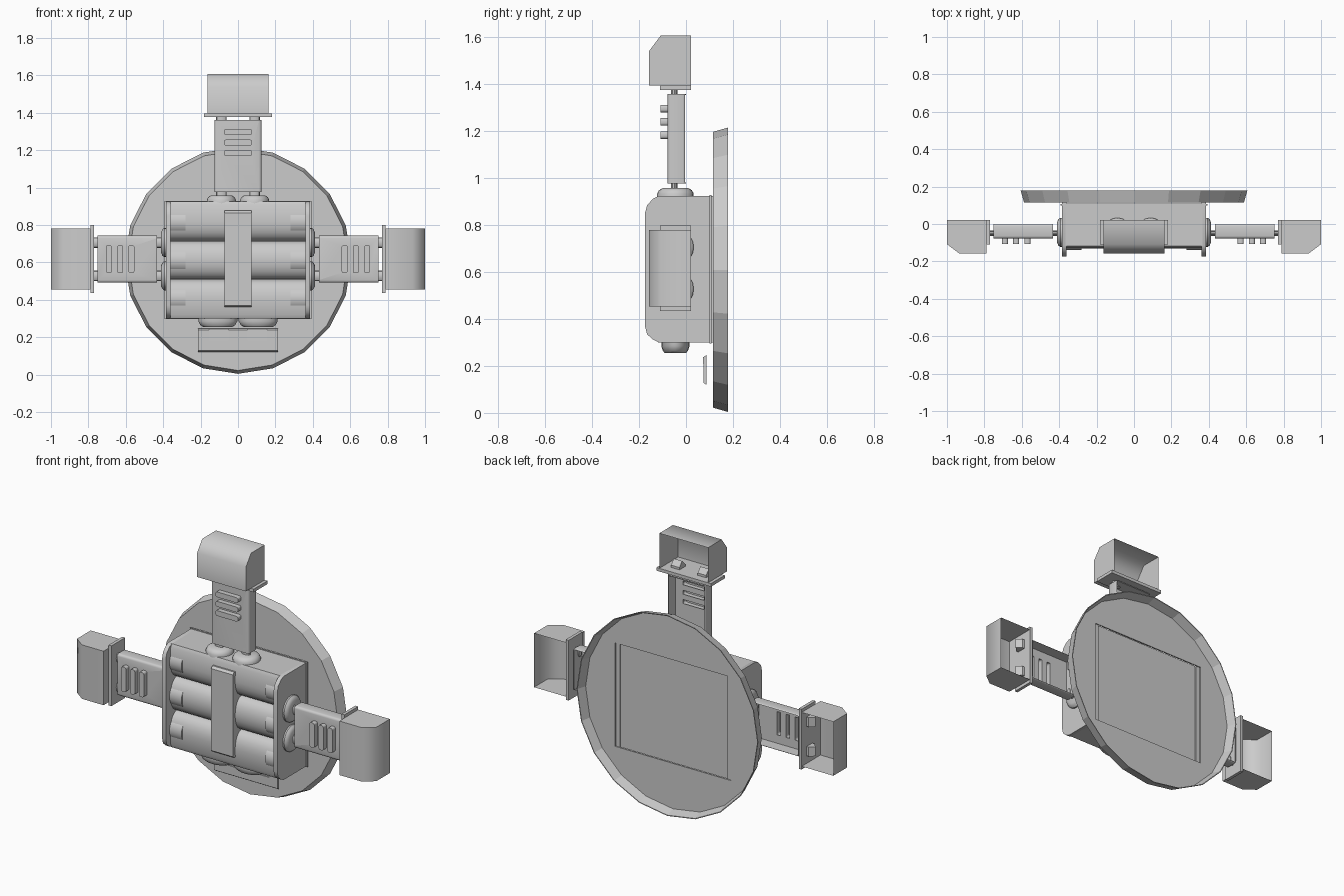
import bpy, bmesh, math
from mathutils import Matrix, Vector

if "Cube" in bpy.data.objects:
    bpy.data.objects.remove(bpy.data.objects["Cube"])

I = Matrix.Identity(4)
T = Matrix.Translation


def shade(ob, deg=35):
    bpy.ops.object.select_all(action='DESELECT')
    ob.select_set(True)
    bpy.context.view_layer.objects.active = ob
    bpy.ops.object.shade_smooth_by_angle(angle=math.radians(deg))


def finish(name, bm, mat=I, deg=35):
    bmesh.ops.transform(bm, matrix=mat, verts=bm.verts)
    bmesh.ops.recalc_face_normals(bm, faces=bm.faces)
    me = bpy.data.meshes.new(name)
    bm.to_mesh(me)
    bm.free()
    ob = bpy.data.objects.new(name, me)
    bpy.context.collection.objects.link(ob)
    if deg:
        shade(ob, deg)
    return ob


def prism(name, pts, x0, x1, mat=I, open_back=False, deg=35):
    """Extrude a (y, z) outline along x; optionally leave the last-first edge open."""
    bm = bmesh.new()
    a = [bm.verts.new((x0, y, z)) for y, z in pts]
    b = [bm.verts.new((x1, y, z)) for y, z in pts]
    bm.faces.new(a)
    bm.faces.new(b[::-1])
    n = len(pts)
    for i in range(n - 1 if open_back else n):
        j = (i + 1) % n
        bm.faces.new((a[i], b[i], b[j], a[j]))
    return finish(name, bm, mat, deg)


def box(name, lo, hi, mat=I, bevel=0, axis=None, open_back=False):
    """Box from corner to corner, bevelling edges along one axis if asked."""
    bm = bmesh.new()
    lo, hi = Vector(lo), Vector(hi)
    bmesh.ops.create_cube(bm, size=1, matrix=T((lo + hi) / 2)
                          @ Matrix.Diagonal((*(hi - lo), 1)))
    if bevel:
        es = [e for e in bm.edges if axis is None or
              abs((e.verts[0].co - e.verts[1].co).normalized()[axis]) > .9]
        bmesh.ops.bevel(bm, geom=es, offset=bevel, segments=3, profile=.5, affect='EDGES')
    if open_back:
        bm.normal_update()
        bmesh.ops.delete(bm, geom=[f for f in bm.faces if f.normal.y > .9],
                         context='FACES_ONLY')
    return finish(name, bm, mat)


def lathe(name, prof, mat=I, segs=20, sx=1, sy=1):
    """Closed turned solid around local z from (radius, height) pairs."""
    bm = bmesh.new()
    rings = [[bm.verts.new((sx * r * math.cos(2 * math.pi * i / segs),
                            sy * r * math.sin(2 * math.pi * i / segs), h))
              for i in range(segs)] for r, h in prof]
    bm.faces.new(rings[0][::-1])
    bm.faces.new(rings[-1])
    for p, q in zip(rings, rings[1:]):
        for i in range(segs):
            j = (i + 1) % segs
            bm.faces.new((p[i], p[j], q[j], q[i]))
    return finish(name, bm, mat)


def cut(ob, *cutters):
    """Subtract the cutters for good, then shade the result again."""
    for c in cutters:
        m = ob.modifiers.new('cut', 'BOOLEAN')
        m.operation, m.object, m.solver = 'DIFFERENCE', c, 'EXACT'
        bpy.context.view_layer.objects.active = ob
        bpy.ops.object.modifier_apply(modifier=m.name)
        bpy.data.objects.remove(c)
    shade(ob)


# 20-sided dish, open to the back, its floor holding a shallow rectangular recess
face_back = Matrix.Rotation(-math.pi / 2, 4, 'X')
bm = bmesh.new()
bmesh.ops.create_cone(bm, cap_ends=True, segments=20, radius1=.588, radius2=.606, depth=.063)
dish = finish('back_dish', bm, T((0, .1475, .61)) @ face_back, 0)
bm = bmesh.new()
bmesh.ops.create_cone(bm, cap_ends=True, segments=20, radius1=.584, radius2=.606, depth=.07)
cut(dish, finish('dish_cutter', bm, T((0, .159, .61)) @ face_back, 0),
    box('recess_cutter', (-.388, .1, .3), (.388, .2, .925)))
for p in dish.data.polygons:
    p.use_smooth = False
box('recess_floor', (-.392, .1, .296), (.392, .108, .929))


# Body: three stacked horizontal barrels on a block
def arc(c, hw, base, depth, n=10):
    return [(base - depth * math.sin(math.pi * i / n), c + hw * math.cos(math.pi * i / n))
            for i in range(n + 1)]


centres = (.817, .612, .407)
outline = [(.11, .925), (-.118, .925), (-.128, .905)]
for k, c in enumerate(centres):
    pts = arc(c, .1, -.07, .062)
    outline += pts[5:] if k == 0 else pts[:6] if k == 2 else pts
outline += [(-.128, .32), (-.118, .3), (.11, .3)]
prism('barrel_body', outline, -.365, .365)

# End plates, barrel end pads and the central strap
plate = [(.118, .925), (-.115, .925), (-.14, .913), (-.166, .885), (-.175, .85),
         (-.175, .37), (-.166, .335), (-.14, .312), (-.115, .3), (.118, .3)]
for s in (-1, 1):
    x0, x1 = sorted((s * .36, s * .385))
    prism('end_plate', plate, x0, x1)
    for c in centres:
        x0, x1 = sorted((s * .28, s * .362))
        prism('barrel_pad', arc(c, .07, -.08, .06), x0, x1)
prism('centre_strap', [(-.06, .877), (-.14, .877), (-.153, .865), (-.153, .37),
                       (-.14, .36), (-.06, .36)], -.073, .073)


# Arm assembly: local z points outward from the body face
def arm(label, mat, boss_h, start, end, ridges):
    for s in (-1, 1):
        lathe(label + '_boss', [(.078, -.01), (.078, boss_h * .35), (.07, boss_h * .75),
                                (.055, boss_h)], mat @ T((s * .089, -.045, 0)))
        # Pins either side of the block
        for lo, hi in ((0, start + .01), (end - .01, end + .05)):
            lathe(label + '_pin', [(.028, lo), (.028, hi)],
                  mat @ T((s * .089, -.05, 0)), 12, 1, .5)
        prism(label + '_clip', [(-.08, end + .03), (-.08, end + .05), (-.05, end + .08),
                                (-.025, end + .05), (-.025, end + .03)],
              s * .089 - .028, s * .089 + .028, mat)
    # Hollow block, open at the back, with hollow ridges standing on its front
    block = box(label + '_block', (-.126, -.078, start), (.126, 0, end), mat, .014, 2)
    cut(block, box(label + '_cavity', (-.121, -.073, start + .005), (.121, .05, end - .005), mat),
        *[box(label + '_slot', (-.07, -.12, r - .012), (.07, -.02, r + .012), mat)
          for r in ridges])
    for r in ridges:
        box(label + '_ridge', (-.075, -.108, r - .016), (.075, -.076, r + .016),
            mat, .011, 1, True)
    # Flange and open-backed hollow head
    box(label + '_flange', (-.182, -.11, end + .017), (.182, .022, end + .036), mat)
    h = end + .036
    prism(label + '_head', [(.022, h), (-.158, h), (-.158, h + .145), (-.108, h + .212),
                            (.022, h + .212)], -.163, .163, mat, True, 60)


arm('top_arm', T((0, 0, .922)), .036, .055, .438, (.262, .318, .375))
for s, side in ((-1, 'left_arm'), (1, 'right_arm')):
    arm(side, T((s * .385, 0, .617)) @ Matrix.Rotation(s * math.pi / 2, 4, 'Y'),
        .026, .047, .367, (.185, .245, .305))

# Bottom bosses and the small notched plate hanging below
flip = Matrix.Rotation(math.pi, 4, 'X')
hanger = prism('lower_plate', [(.087, .12), (.075, .128), (.073, .237), (.087, .247)], -.213, .213)
for s in (-1, 1):
    lathe('lower_boss', [(1, -.01), (1, .015), (.9, .035), (.75, .045)],
          T((s * .108, -.045, .3)) @ flip, 20, .104, .06)
    cut(hanger, box('notch_cutter', (s * .103 - .053, .06, .182),
                    (s * .103 + .053, .081, .27)))
